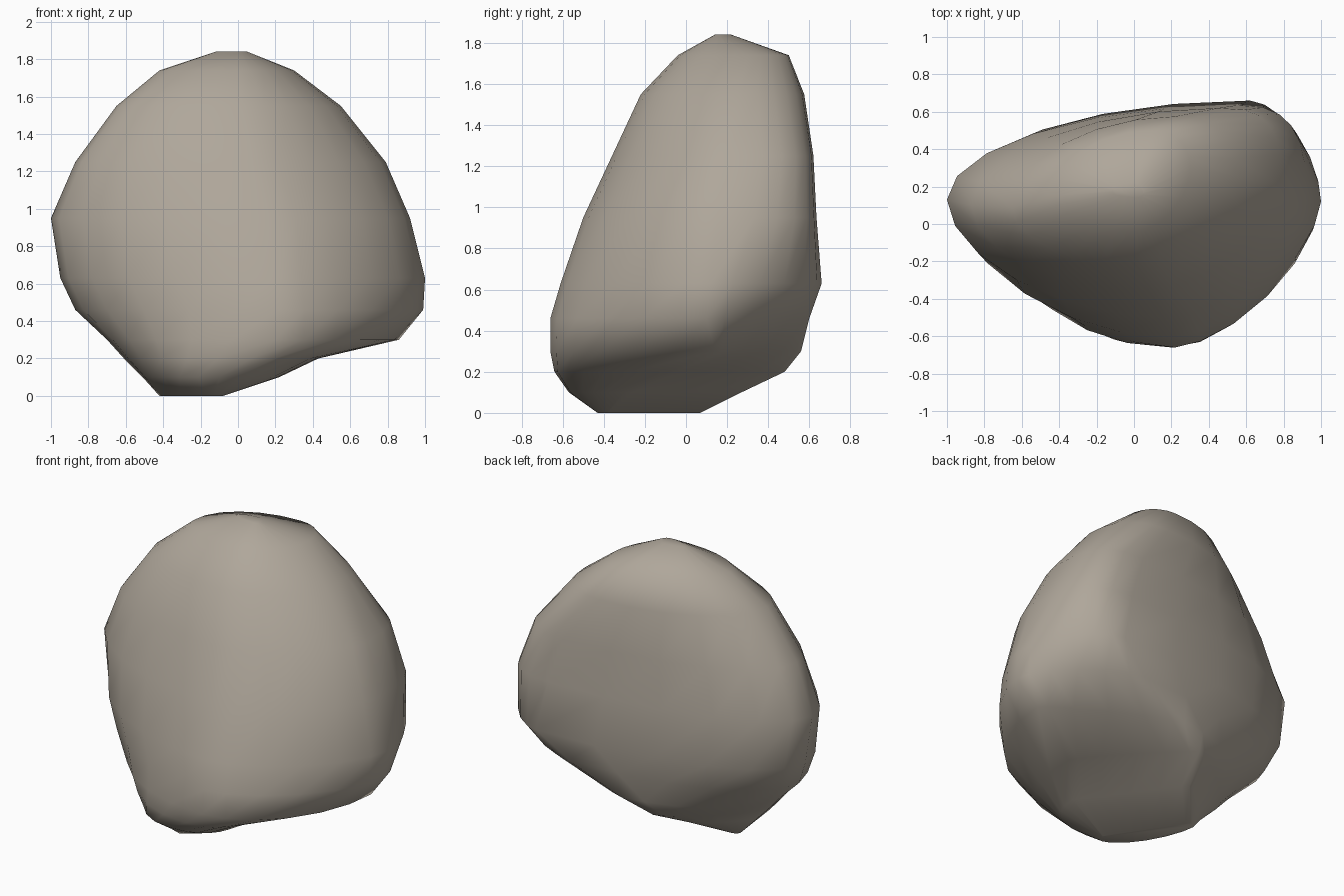
import bpy
import bmesh
import math
from mathutils import Vector

cube = bpy.data.objects.get("Cube")
if cube:
    bpy.data.objects.remove(cube, do_unlink=True)

# Horizontal slices: height, the (x, y) of the extreme left-hand, front,
# right-hand and back points, then how full each corner between them is
SLICES = [
    (0.00, (-.42, .04), (-.12, -.43), (-.08, -.38), (-.38, .07), (1.5, 1.5, 1, 1.5)),
    (0.10, (-.51, 0), (-.1, -.57), (.22, -.3), (-.2, .27), (2.1, 2.4, 1, 1.2)),
    (0.20, (-.61, .02), (.07, -.64), (.43, -.09), (-.1, .48), (2, 2.4, 1.1, 1.3)),
    (0.30, (-.7, .03), (.2, -.66), (.86, .14), (.08, .56), (2, 1.85, 1.15, 1.7)),
    (0.46, (-.87, .08), (.22, -.66), (.99, .1), (.42, .6), (1.7, 1.55, 1.55, 2)),
    (0.63, (-.95, .13), (.2, -.61), (1, .12), (.62, .66), (1.8, 1.55, 1.7, 2)),
    (0.95, (-1, .13), (.16, -.5), (.92, .15), (.55, .635), (1.8, 1.7, 2.8, 1.95)),
    (1.25, (-.87, .1), (.08, -.36), (.79, .2), (.45, .62), (1.9, 1.6, 3, 1.9)),
    (1.55, (-.65, .09), (.02, -.22), (.55, .25), (.22, .575), (2, 1.8, 2.3, 1.9)),
    (1.74, (-.42, .15), (0, -.04), (.3, .3), (.1, .5), (2, 1.8, 2.2, 2)),
    (1.84, (-.12, .18), (0, .14), (.05, .17), (0, .22), (2, 2, 2, 2)),
]
STEPS = 6


def slice_points(height, *shape):
    """Join four extreme points with rounded quarter arcs."""
    *extremes, fullness = shape
    points = []
    for q in range(4):
        a = Vector(extremes[q])
        b = Vector(extremes[(q + 1) % 4])
        centre = Vector((b.x, a.y)) if q % 2 == 0 else Vector((a.x, b.y))
        power = 2 / fullness[q]
        for i in range(STEPS):
            t = math.pi / 2 * i / STEPS
            p = centre + (a - centre) * math.cos(t) ** power
            p += (b - centre) * math.sin(t) ** power
            points.append((p.x, p.y, height))
    return points


# Rock body: loft through the slices and cap both ends
bm = bmesh.new()
rings = [[bm.verts.new(p) for p in slice_points(*s)] for s in SLICES]
for low, high in zip(rings, rings[1:]):
    count = len(low)
    for i in range(count):
        j = (i + 1) % count
        bm.faces.new((low[i], low[j], high[j], high[i]))
bm.faces.new(rings[0][::-1])
bm.faces.new(rings[-1])
bmesh.ops.recalc_face_normals(bm, faces=bm.faces)
for face in bm.faces:
    face.smooth = True

mesh = bpy.data.meshes.new("boulder")
bm.to_mesh(mesh)
bm.free()
boulder = bpy.data.objects.new("boulder", mesh)
bpy.context.collection.objects.link(boulder)

# Warm grey stone
colour = (0.43, 0.385, 0.325, 1)
stone = bpy.data.materials.new("warm_grey_stone")
stone.use_nodes = True
stone.diffuse_color = colour
shader = stone.node_tree.nodes["Principled BSDF"]
shader.inputs["Base Color"].default_value = colour
shader.inputs["Roughness"].default_value = 0.9
mesh.materials.append(stone)
